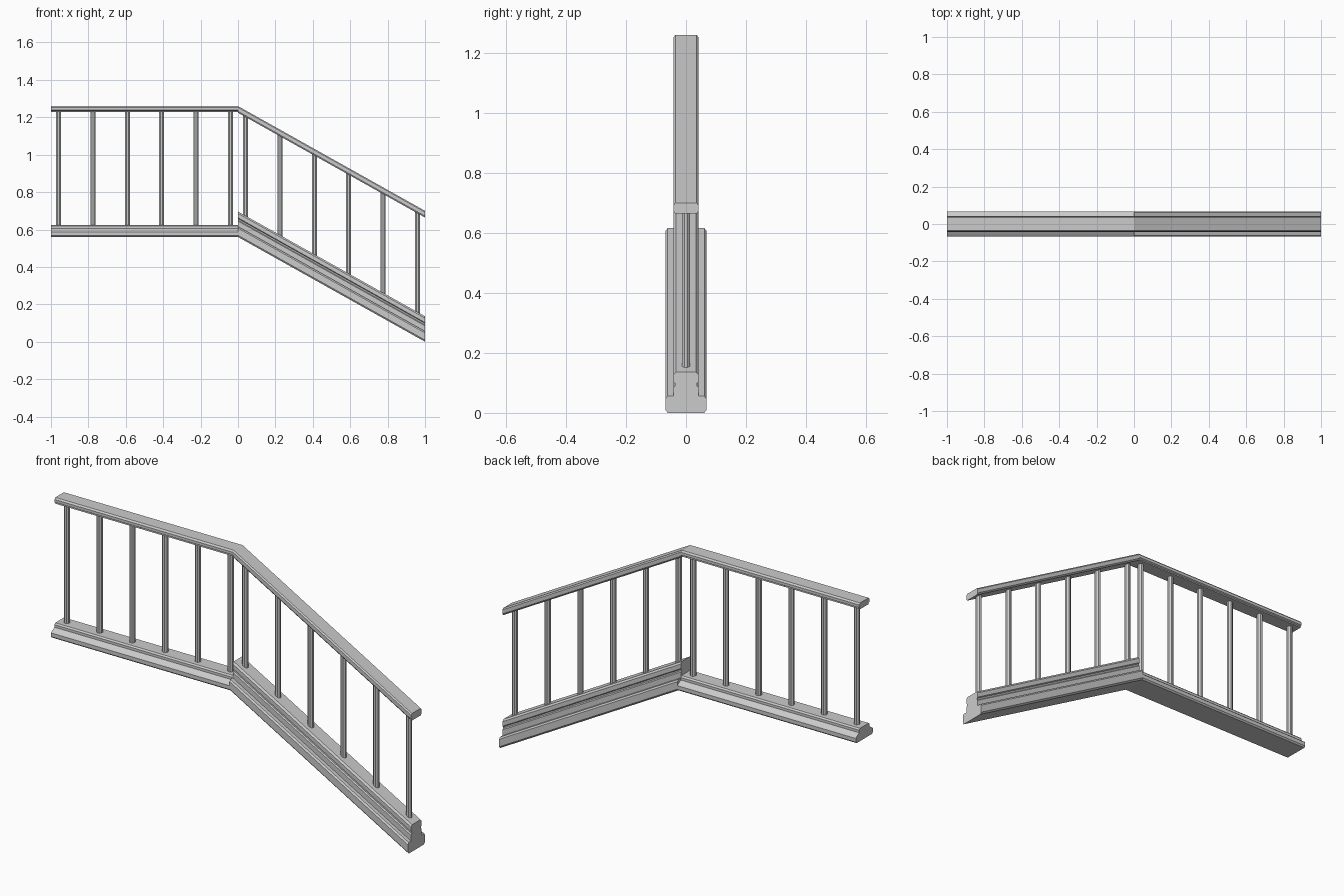
import bpy, bmesh, math

if "Cube" in bpy.data.objects:
    bpy.data.objects.remove(bpy.data.objects["Cube"])

DROP = 0.56  # fall of the sloped half over one unit


def loft(name, sections):
    """Solid through matching rings of points."""
    bm = bmesh.new()
    rings = [[bm.verts.new(p) for p in s] for s in sections]
    n = len(rings[0])
    for a, b in zip(rings, rings[1:]):
        for i in range(n):
            j = (i + 1) % n
            bm.faces.new((a[i], a[j], b[j], b[i]))
    bm.faces.new(rings[0])
    bm.faces.new(rings[-1])
    bmesh.ops.recalc_face_normals(bm, faces=bm.faces)
    me = bpy.data.meshes.new(name)
    bm.to_mesh(me)
    bm.free()
    ob = bpy.data.objects.new(name, me)
    bpy.context.collection.objects.link(ob)
    return ob


def beam(name, half, stations):
    """Sweep a mirrored half profile (y, z) along (x, z) stations, ends kept vertical."""
    prof = half + [(-y, z) for y, z in reversed(half)]
    return loft(name, [[(x, y, z0 + z) for y, z in prof] for x, z0 in stations])


def baluster(name, x, bottom, top, slope):
    """Octagonal post with ends cut parallel to the rail."""
    r = 0.0135 / math.cos(math.pi / 8)
    ang = [math.pi / 8 + k * math.pi / 4 for k in range(8)]
    pts = [(r * math.cos(a), r * math.sin(a)) for a in ang]
    loft(name, [[(x + dx, dy, z - slope * (x + dx)) for dx, dy in pts]
                for z in (bottom, top)])


# handrail: level half and sloped half
rail = [(0.034, 0), (0.034, 0.006), (0.041, 0.010), (0.041, 0.024), (0.034, 0.032)]
beam("handrail_level", rail, [(-1, 1.228), (0, 1.228)])
rail_slope = [(0.036, 0), (0.041, 0.008), (0.041, 0.029), (0.035, 0.036)]
beam("handrail_sloped", rail_slope, [(0, 1.224), (1, 1.224 - DROP)])

# level base moulding
base = [(0.061, 0), (0.068, 0.007), (0.068, 0.026), (0.061, 0.033),
        (0.042, 0.045), (0.042, 0.058), (0.035, 0.065)]
beam("base_level", base, [(-1, 0.56), (0, 0.56)])

# taller sloped base moulding with a side groove
stringer = [(0.061, 0), (0.068, 0.009), (0.068, 0.047), (0.061, 0.056), (0.042, 0.056),
            (0.042, 0.085), (0.036, 0.090), (0.036, 0.098), (0.042, 0.103),
            (0.042, 0.126), (0.034, 0.136)]
beam("base_sloped", stringer, [(0, 0.56), (1, 0.56 - DROP)])

# balusters
for i in range(6):
    x = 0.041 + i * 0.1836
    baluster(f"baluster_level_{i}", -x, 0.615, 1.238, 0)
    baluster(f"baluster_sloped_{i}", x, 0.686, 1.234, DROP)
